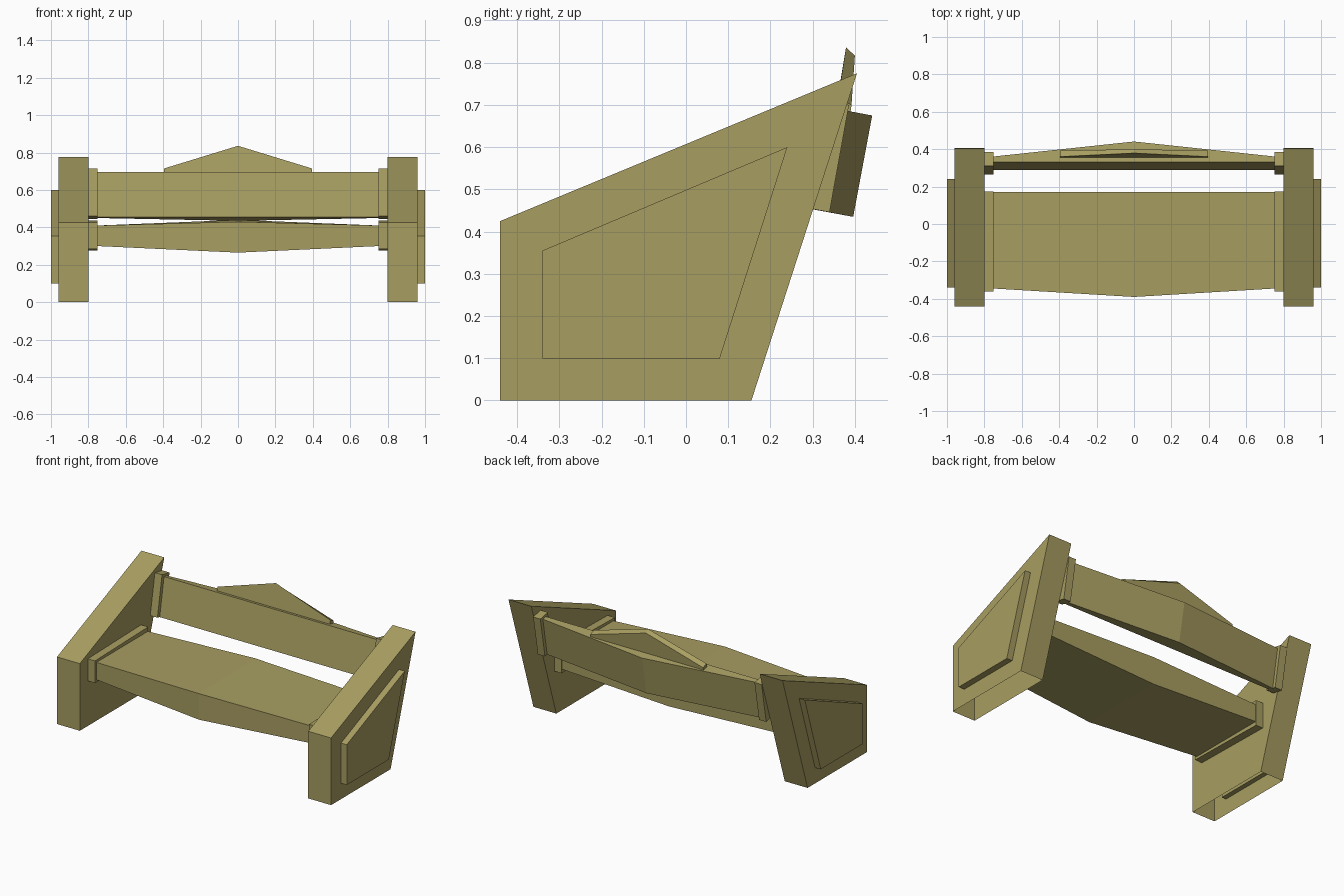
import bpy, bmesh

if "Cube" in bpy.data.objects:
    bpy.data.objects.remove(bpy.data.objects["Cube"])

mat = bpy.data.materials.new("olive_paint")
mat.diffuse_color = (0.39, 0.34, 0.12, 1)
mat.use_nodes = True
mat.node_tree.nodes["Principled BSDF"].inputs["Base Color"].default_value = mat.diffuse_color


def loft(name, sections, skip_edge=None):
    """Join (x, yz-profile) sections into a flat-faced body with end caps."""
    bm = bmesh.new()
    rings = [[bm.verts.new((x, y, z)) for y, z in prof] for x, prof in sections]
    n = len(rings[0])
    for a, b in zip(rings, rings[1:]):
        for i in range(n):
            if i != skip_edge:
                j = (i + 1) % n
                bm.faces.new((a[i], a[j], b[j], b[i]))
    bm.faces.new(rings[0][::-1])
    bm.faces.new(rings[-1])
    bmesh.ops.recalc_face_normals(bm, faces=bm.faces)
    me = bpy.data.meshes.new(name)
    bm.to_mesh(me)
    bm.free()
    me.materials.append(mat)
    ob = bpy.data.objects.new(name, me)
    bpy.context.collection.objects.link(ob)
    return ob


side = [(-0.44, 0), (0.155, 0), (0.405, 0.775), (-0.44, 0.425)]
inset = [(-0.34, 0.10), (0.08, 0.10), (0.24, 0.60), (-0.34, 0.355)]
seat_bracket = [(-0.36, 0.285), (0.173, 0.275), (0.173, 0.437), (-0.36, 0.425)]
back_bracket = [(0.265, 0.46), (0.34, 0.446), (0.386, 0.70), (0.311, 0.714)]

for s, tag in ((-1, "left"), (1, "right")):
    # Side support, open underneath, with a raised outer plate
    loft(tag + "_side_support", [(s * 0.80, side), (s * 0.96, side)], skip_edge=0)
    loft(tag + "_side_plate", [(s * 0.93, inset), (s * 1.0, inset)])
    # Brackets holding the seat and the backrest
    loft(tag + "_seat_bracket", [(s * 0.75, seat_bracket), (s * 0.80, seat_bracket)])
    loft(tag + "_back_bracket", [(s * 0.75, back_bracket), (s * 0.80, back_bracket)])


def bowed(name, half, end, mid):
    return loft(name, [(-half, end), (0, mid), (half, end)])


# Seat, thicker and deeper in the middle
bowed("seat", 0.75,
      [(-0.345, 0.30), (0.17, 0.30), (0.17, 0.41), (-0.345, 0.41)],
      [(-0.39, 0.265), (0.17, 0.265), (0.17, 0.44), (-0.39, 0.43)])

# Backrest, flat in front and bulging behind
bowed("backrest", 0.75,
      [(0.288, 0.455), (0.318, 0.45), (0.361, 0.69), (0.331, 0.695)],
      [(0.288, 0.455), (0.396, 0.435), (0.441, 0.675), (0.331, 0.695)])

# Pointed crest on top of the backrest
bowed("backrest_crest", 0.395,
      [(0.353, 0.68), (0.388, 0.67), (0.392, 0.70), (0.36, 0.715)],
      [(0.353, 0.68), (0.388, 0.67), (0.40, 0.817), (0.379, 0.836)])
